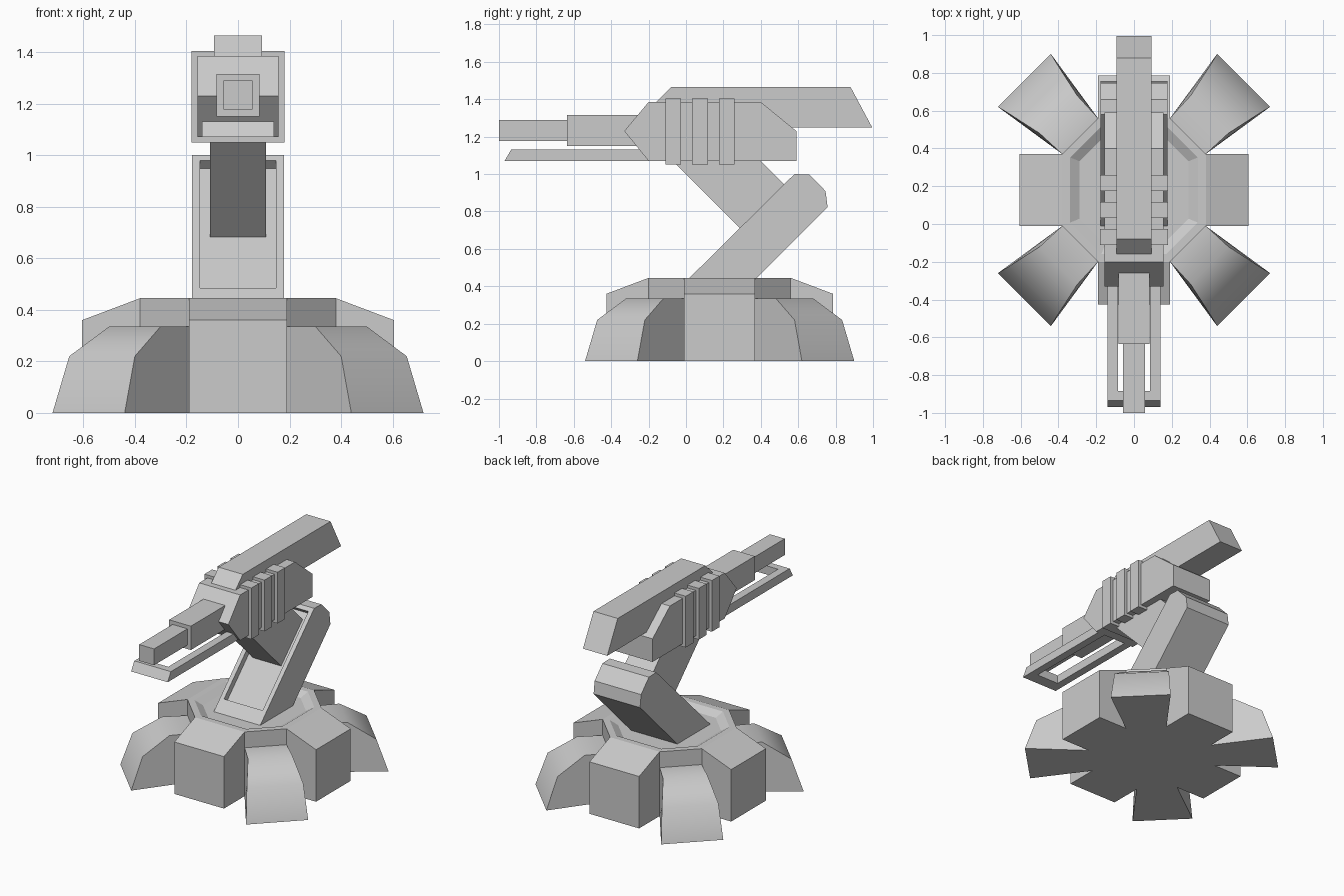
import bpy, bmesh, math
from mathutils import Vector, Matrix

cube = bpy.data.objects.get("Cube")
if cube:
    bpy.data.objects.remove(cube)

# One plain grey paint
grey = bpy.data.materials.new("grey_paint")
grey.use_nodes = True
COLOUR = (0.6, 0.6, 0.6, 1)
grey.diffuse_color = COLOUR
grey.node_tree.nodes["Principled BSDF"].inputs["Base Color"].default_value = COLOUR


def finish(name, bm, matrix=Matrix()):
    bmesh.ops.recalc_face_normals(bm, faces=bm.faces)
    bm.transform(matrix)
    mesh = bpy.data.meshes.new(name)
    bm.to_mesh(mesh)
    bm.free()
    mesh.materials.append(grey)
    ob = bpy.data.objects.new(name, mesh)
    bpy.context.collection.objects.link(ob)
    return ob


def prism(profile, half=0.1, shift=0.0):
    """Side profile of (y, z) or (y, z, own half width), widened along x."""
    bm = bmesh.new()
    sides = []
    for s in (-1, 1):
        sides.append([bm.verts.new((shift + s * (p[2] if len(p) > 2 else half), p[0], p[1]))
                      for p in profile])
    a, b = sides
    bm.faces.new(a)
    bm.faces.new(b[::-1])
    for i in range(len(a)):
        j = (i + 1) % len(a)
        bm.faces.new((a[i], b[i], b[j], a[j]))
    bmesh.ops.recalc_face_normals(bm, faces=bm.faces)
    return bm


def block(name, half, y0, y1, z0, z1):
    return finish(name, prism([(y0, z0), (y1, z0), (y1, z1), (y0, z1)], half))


def recess(bm, direction, rim, slope, depth):
    """Sink a panel into the largest face looking in the given direction."""
    d = Vector(direction).normalized()
    facing = [f for f in bm.faces if f.normal.dot(d) > 0.98]
    face = max(facing, key=lambda f: f.calc_area())
    bmesh.ops.inset_region(bm, faces=[face], thickness=rim, use_even_offset=True)
    bmesh.ops.inset_region(bm, faces=[face], thickness=slope, depth=-depth,
                           use_even_offset=True)


# Base: eight-sided core with a shallow dished top
CENTRE = Matrix.Translation((0, 0.18, 0))
W, R, TOP = 0.19, 0.38, 0.445
ring = [(W, -R), (R, -W), (R, W), (W, R), (-W, R), (-R, W), (-R, -W), (-W, -R)]
bm = bmesh.new()
foot = bm.faces.new([bm.verts.new((x, y, 0)) for x, y in ring])
top = bmesh.ops.extrude_face_region(bm, geom=[foot])
bmesh.ops.translate(bm, vec=(0, 0, TOP),
                    verts=[v for v in top["geom"] if isinstance(v, bmesh.types.BMVert)])
if not any(f.normal.z < -0.9 for f in bm.faces):
    bm.faces.new([v for v in bm.verts if v.co.z < 0.01])
bmesh.ops.recalc_face_normals(bm, faces=bm.faces)
recess(bm, (0, 0, 1), 0.042, 0.05, 0.03)
finish("base_core", bm, CENTRE)

# Base: straight blocks on the four sides, flared feet on the diagonals
block_profile = [(R, 0), (0.605, 0), (0.605, 0.36), (R, TOP)]
foot_profile = [(0.403, 0, 0.134), (0.82, 0, 0.198), (0.746, 0.22, 0.18),
                (0.566, 0.335, 0.141), (0.403, 0.335, 0.134)]
feet = []
for i in range(4):
    turn = CENTRE @ Matrix.Rotation(math.radians(90 * i), 4, "Z")
    finish(f"base_block_{i + 1}", prism(block_profile, W), turn)
    diagonal = turn @ Matrix.Rotation(math.radians(45), 4, "Z")
    feet.append(finish(f"base_foot_{i + 1}", prism(foot_profile), diagonal))

bpy.ops.object.select_all(action="DESELECT")
for ob in feet:
    ob.select_set(True)
bpy.context.view_layer.objects.active = feet[0]
bpy.ops.object.shade_smooth_by_angle(angle=math.radians(42))

# Lower arm leaning back, with a sunken panel on its front
bm = prism([(-0.1, 0.326), (0.037, 0.463), (0.58, 1.0), (0.66, 0.997),
            (0.746, 0.909), (0.757, 0.823), (0.25, 0.316)], 0.178)
recess(bm, (0, -1, 1), 0.03, 0.0, 0.042)
finish("lower_arm", bm)

# Upper arm leaning forward into the head
finish("upper_arm", prism([(-0.1, 1.1), (0.32, 0.68), (0.555, 0.915), (0.37, 1.1)], 0.108))

# Head with three ribs wrapped around it
finish("head", prism([(-0.33, 1.23), (-0.2, 1.385), (0.4, 1.385), (0.59, 1.23),
                      (0.59, 1.07), (-0.2, 1.07)], 0.157))
for i in range(3):
    y = -0.11 + 0.143 * i
    block(f"head_rib_{i + 1}", 0.18, y, y + 0.084, 1.05, 1.405)

# Long housing on top, reaching out behind
finish("top_housing", prism([(-0.16, 1.385), (-0.08, 1.465), (0.88, 1.465),
                             (0.995, 1.25), (-0.16, 1.25)], 0.093))

# Stepped barrel
block("barrel_base", 0.083, -0.635, -0.2, 1.15, 1.315)
block("barrel_tip", 0.057, -1.0, -0.6, 1.177, 1.29)

# Open frame below the barrel: two rails and a front bar
LOW, HIGH = 1.07, 1.13
for side, s in (("left", 1), ("right", -1)):
    finish(f"frame_rail_{side}", prism([(-0.97, LOW), (-0.2, LOW), (-0.2, HIGH), (-0.935, HIGH)],
                                       0.0275, s * 0.1125))
finish("frame_front_bar", prism([(-0.97, LOW), (-0.885, LOW), (-0.885, HIGH), (-0.935, HIGH)], 0.085))
